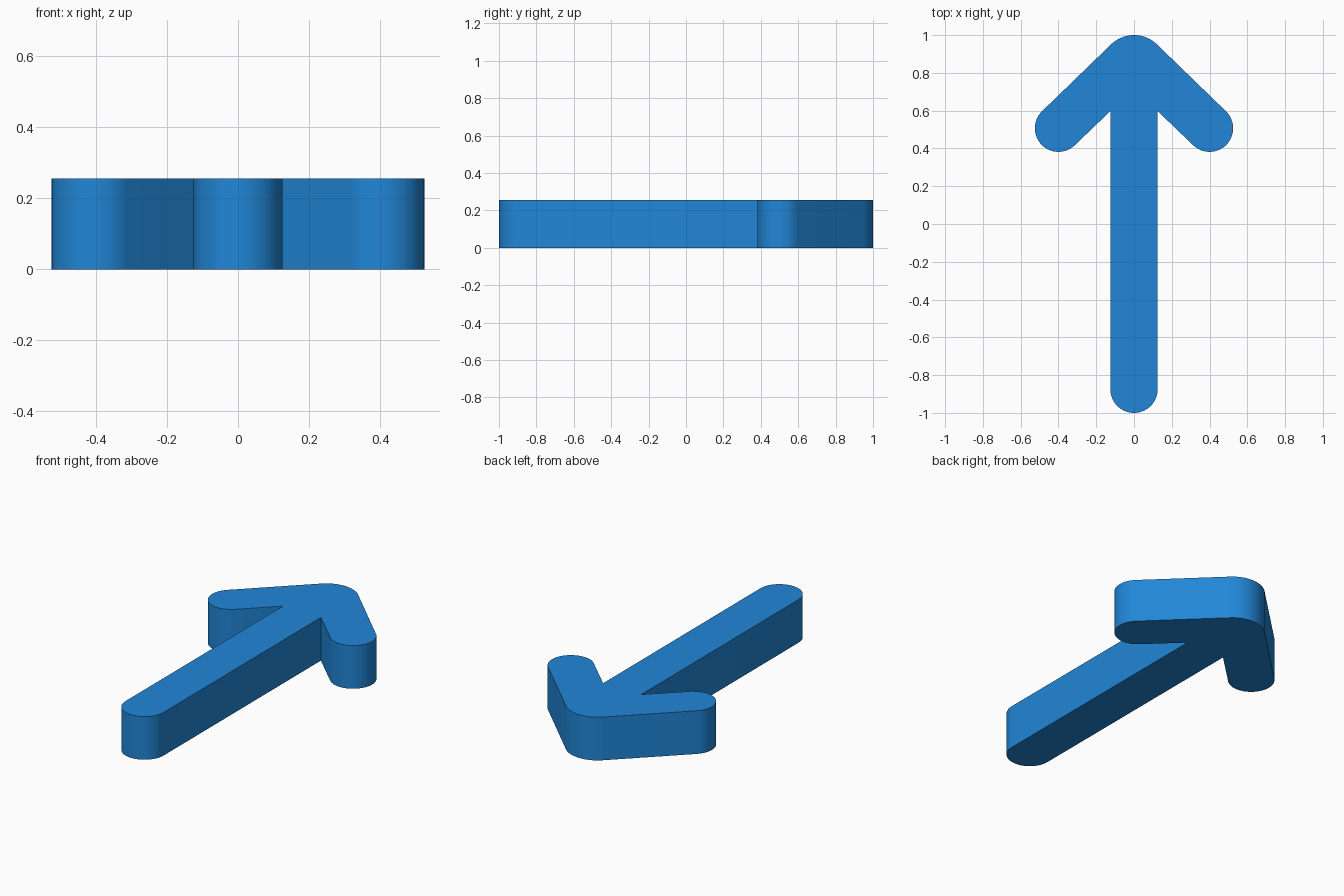
import bpy, bmesh
from math import cos, sin, radians

if "Cube" in bpy.data.objects:
    bpy.data.objects.remove(bpy.data.objects["Cube"])

HEIGHT = 0.256
SLOPE = 46  # direction of the arrowhead's outer normal, degrees


def arc(cx, cy, r, start, end, steps):
    angles = [radians(start + (end - start) * i / steps) for i in range(steps + 1)]
    return [(cx + r * cos(a), cy + r * sin(a)) for a in angles]


# Right half of the outline: shaft end, inner corner, arm end, tip
half = arc(0, -0.875, 0.125, -90, 0, 16)
half += [(0.125, 0.598)]
half += arc(0.4, 0.507, 0.125, SLOPE - 180, SLOPE, 32)
half += arc(0, 0.825, 0.175, SLOPE, 90, 12)

# Mirror to the left, skipping the two points on the centre line
outline = half + [(-x, y) for x, y in half[-2:0:-1]]

# Extrude the outline into a solid
bm = bmesh.new()
base = bm.faces.new([bm.verts.new((x, y, 0)) for x, y in outline])
top = bmesh.ops.extrude_face_region(bm, geom=[base], use_keep_orig=True)["geom"]
bmesh.ops.translate(bm, vec=(0, 0, HEIGHT),
                    verts=[g for g in top if isinstance(g, bmesh.types.BMVert)])
bmesh.ops.recalc_face_normals(bm, faces=bm.faces)
mesh = bpy.data.meshes.new("arrow")
bm.to_mesh(mesh)
bm.free()

arrow = bpy.data.objects.new("arrow", mesh)
bpy.context.collection.objects.link(arrow)

# Blue material
blue = bpy.data.materials.new("blue")
blue.diffuse_color = (0.015, 0.24, 0.68, 1)
blue.use_nodes = True
blue.node_tree.nodes["Principled BSDF"].inputs["Base Color"].default_value = blue.diffuse_color
mesh.materials.append(blue)

# Smooth rounded ends, sharp rims
bpy.context.view_layer.objects.active = arrow
arrow.select_set(True)
bpy.ops.object.shade_smooth_by_angle(angle=radians(30))
